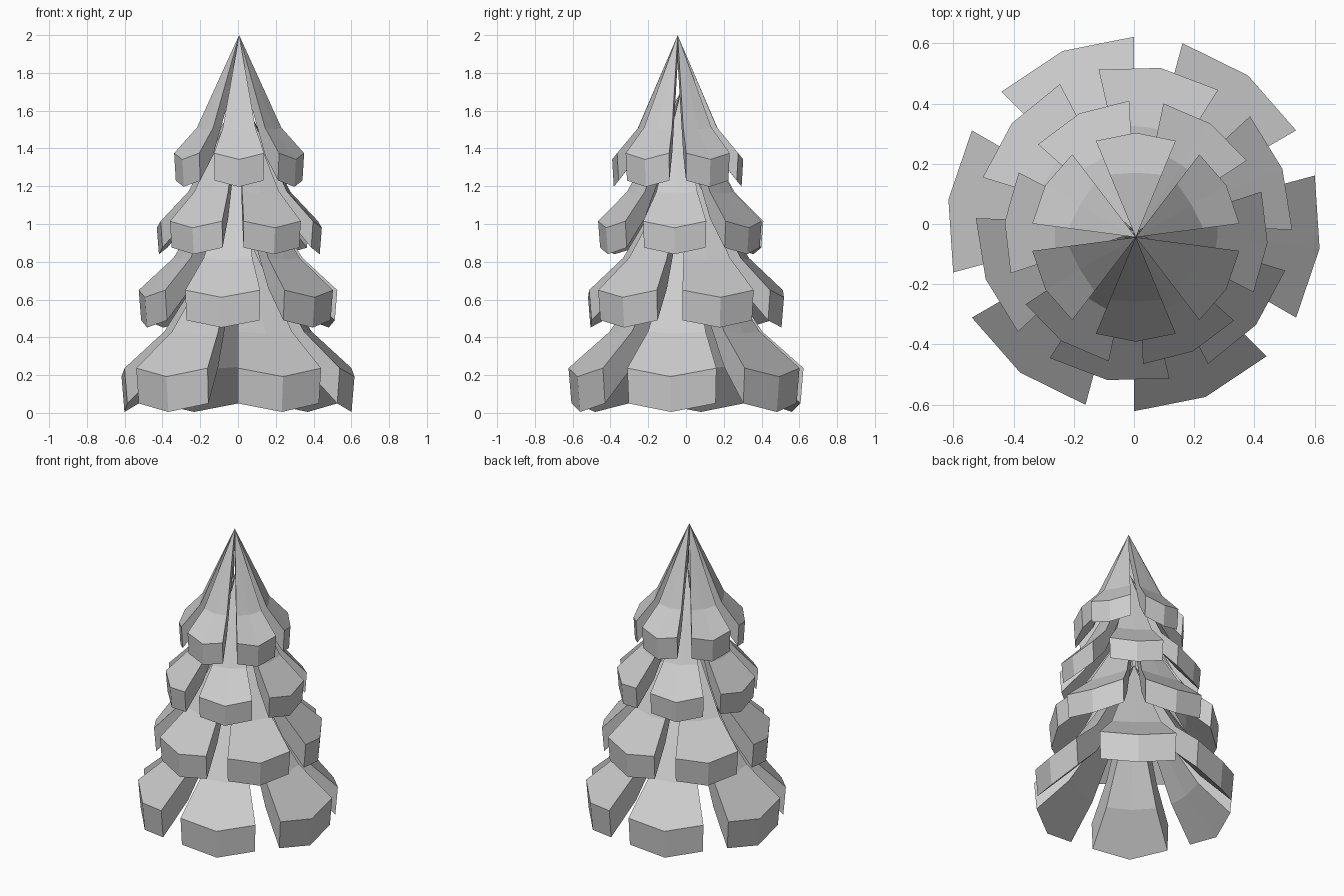
import bpy
from math import sin, cos, radians

if "Cube" in bpy.data.objects:
    bpy.data.objects.remove(bpy.data.objects["Cube"])


def add_tier(name, center, radius, first_angle, rim_end, rim_mid, fold_z, apex_z, thick):
    """Ring of six drooping, folded boughs that meet at one tip."""
    cx, cy = center
    verts, faces = [], []
    for k in range(6):
        b = len(verts)
        # outer skin (drop 0), then the hollow underside (drop = thick)
        for drop, rim_r in ((0, radius), (thick, radius * 0.975)):
            verts.append((cx, cy, apex_z - drop))
            for r, z_end, z_mid in ((radius * 0.65, fold_z, fold_z - 0.01),
                                    (rim_r, rim_end, rim_mid)):
                for off in (-22.5, 0, 22.5):
                    a = radians(first_angle + 60 * k + off)
                    rr = r * 0.95 if (off == 0 and r < radius * 0.8) else r
                    z = z_mid if off == 0 else z_end
                    verts.append((cx + rr * cos(a), cy + rr * sin(a), z - drop))
        skin = [(0, 1, 2), (0, 2, 3), (1, 4, 5, 2), (2, 5, 6, 3)]
        faces += [[b + i for i in f] for f in skin]
        faces += [[b + 7 + i for i in reversed(f)] for f in skin]
        # closing walls: both sides and the front rim
        edge = [0, 1, 4, 5, 6, 3]
        for i, j in zip(edge, edge[1:] + edge[:1]):
            faces.append([b + j, b + i, b + i + 7, b + j + 7])
    mesh = bpy.data.meshes.new(name)
    mesh.from_pydata(verts, [], faces)
    mesh.update()
    obj = bpy.data.objects.new(name, mesh)
    bpy.context.collection.objects.link(obj)
    return obj


# Four tiers of boughs, bottom to top
add_tier("bottom_boughs", (0, 0), 0.622, 52.5, 0.237, 0.192, 0.43, 1.05, 0.187)
add_tier("lower_middle_boughs", (0, 0), 0.526, 20.4, 0.65, 0.612, 0.82, 1.38, 0.16)
add_tier("upper_middle_boughs", (0.007, -0.028), 0.438, 55.5, 1.015, 0.98, 1.17, 1.70, 0.14)
add_tier("top_boughs", (0.006, -0.044), 0.347, 90, 1.375, 1.342, 1.51, 2.0, 0.145)
